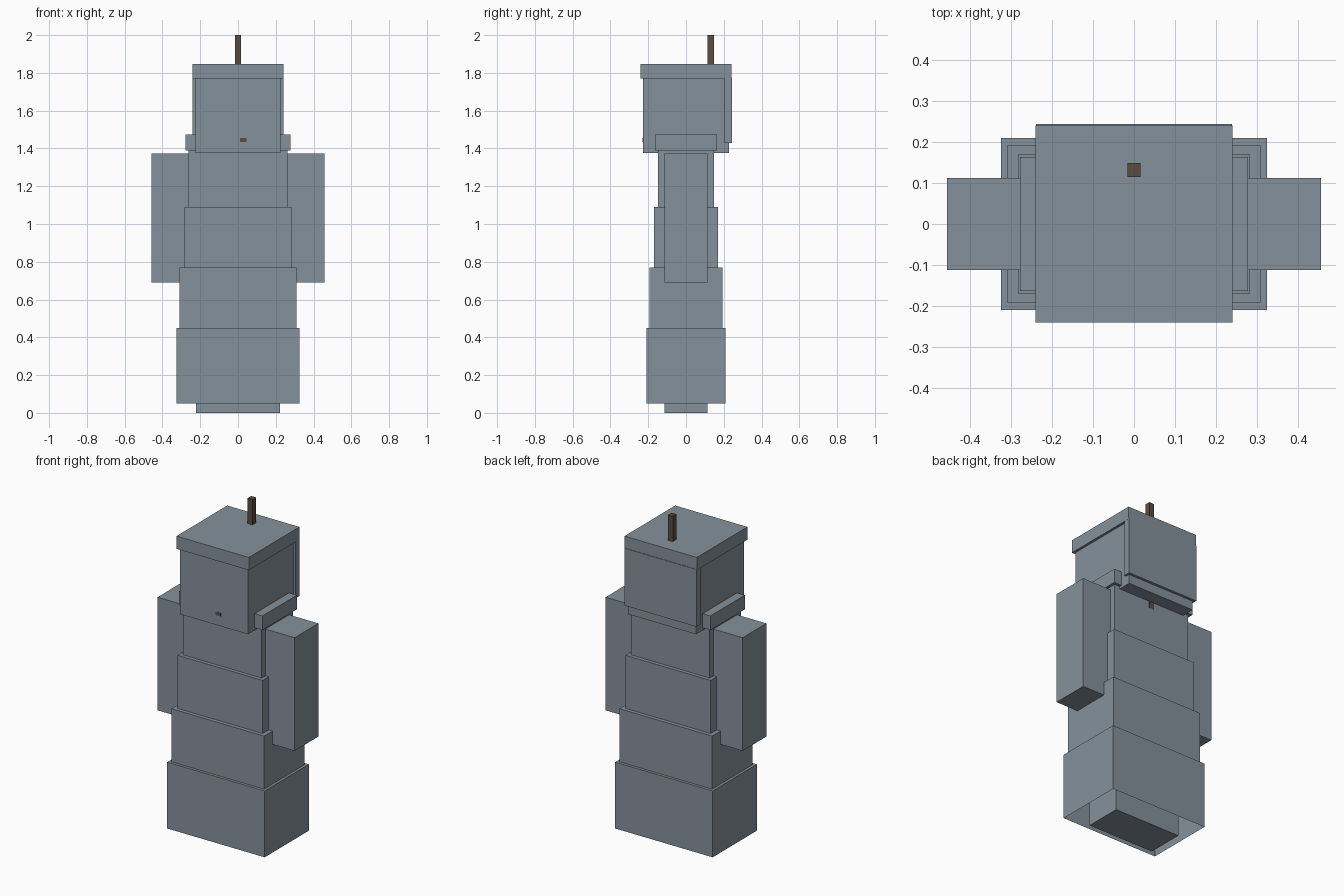
import bpy
import bmesh
from mathutils import Vector

cube = bpy.data.objects.get("Cube")
if cube:
    bpy.data.objects.remove(cube, do_unlink=True)


def make_material(name, rgb):
    mat = bpy.data.materials.new(name)
    mat.use_nodes = True
    mat.diffuse_color = (*rgb, 1)
    bsdf = next(n for n in mat.node_tree.nodes if n.type == 'BSDF_PRINCIPLED')
    bsdf.inputs["Base Color"].default_value = (*rgb, 1)
    return mat


SLATE = make_material("slate grey", (0.235, 0.285, 0.33))
BROWN = make_material("dark brown", (0.10, 0.073, 0.05))


def box(name, x, y, z, mat=SLATE, hollow=0):
    """Box from (min, max) ranges; hollow gives the wall of a shell open below."""
    low, high = Vector((x[0], y[0], z[0])), Vector((x[1], y[1], z[1]))
    bm = bmesh.new()
    bmesh.ops.create_cube(bm, size=1)
    for v in bm.verts:
        v.co = (low + high) / 2 + v.co * (high - low)
    if hollow:
        bottom = min(bm.faces, key=lambda f: f.calc_center_median().z)
        bmesh.ops.inset_region(bm, faces=[bottom], thickness=hollow)
        for v in bottom.verts:
            v.co.z = high.z - hollow
    bmesh.ops.recalc_face_normals(bm, faces=bm.faces)
    mesh = bpy.data.meshes.new(name)
    bm.to_mesh(mesh)
    bm.free()
    mesh.materials.append(mat)
    obj = bpy.data.objects.new(name, mesh)
    bpy.context.collection.objects.link(obj)
    return obj


def centred(name, half_x, half_y, z, **options):
    return box(name, (-half_x, half_x), (-half_y, half_y), z, **options)


# Foot block inside the open robe hem
centred("foot_block", 0.222, 0.113, (0, 0.42))

# Stepped robe tiers, widest at the bottom
centred("robe_hem", 0.325, 0.21, (0.05, 0.45), hollow=0.02)
centred("robe_lower", 0.309, 0.193, (0.44, 0.77))
centred("robe_middle", 0.284, 0.17, (0.76, 1.09))
centred("robe_upper", 0.262, 0.148, (1.08, 1.39))
centred("collar", 0.278, 0.164, (1.39, 1.475))

# Arms
for side, sign in (("left", 1), ("right", -1)):
    box(side + "_arm", sorted((0.231 * sign, 0.457 * sign)),
        (-0.113, 0.113), (0.69, 1.372))

# Head, flat cap and the plate behind the head
centred("head", 0.226, 0.228, (1.375, 1.78))
centred("cap", 0.241, 0.241, (1.77, 1.847))
box("head_back_plate", (-0.24, 0.24), (0.204, 0.244), (1.43, 1.775))

# Pole through the head and a small peg in the front of the face
box("pole", (-0.016, 0.016), (0.115, 0.149), (1.335, 2.0), mat=BROWN)
box("front_peg", (0.01, 0.045), (-0.229, -0.21), (1.435, 1.455), mat=BROWN)
